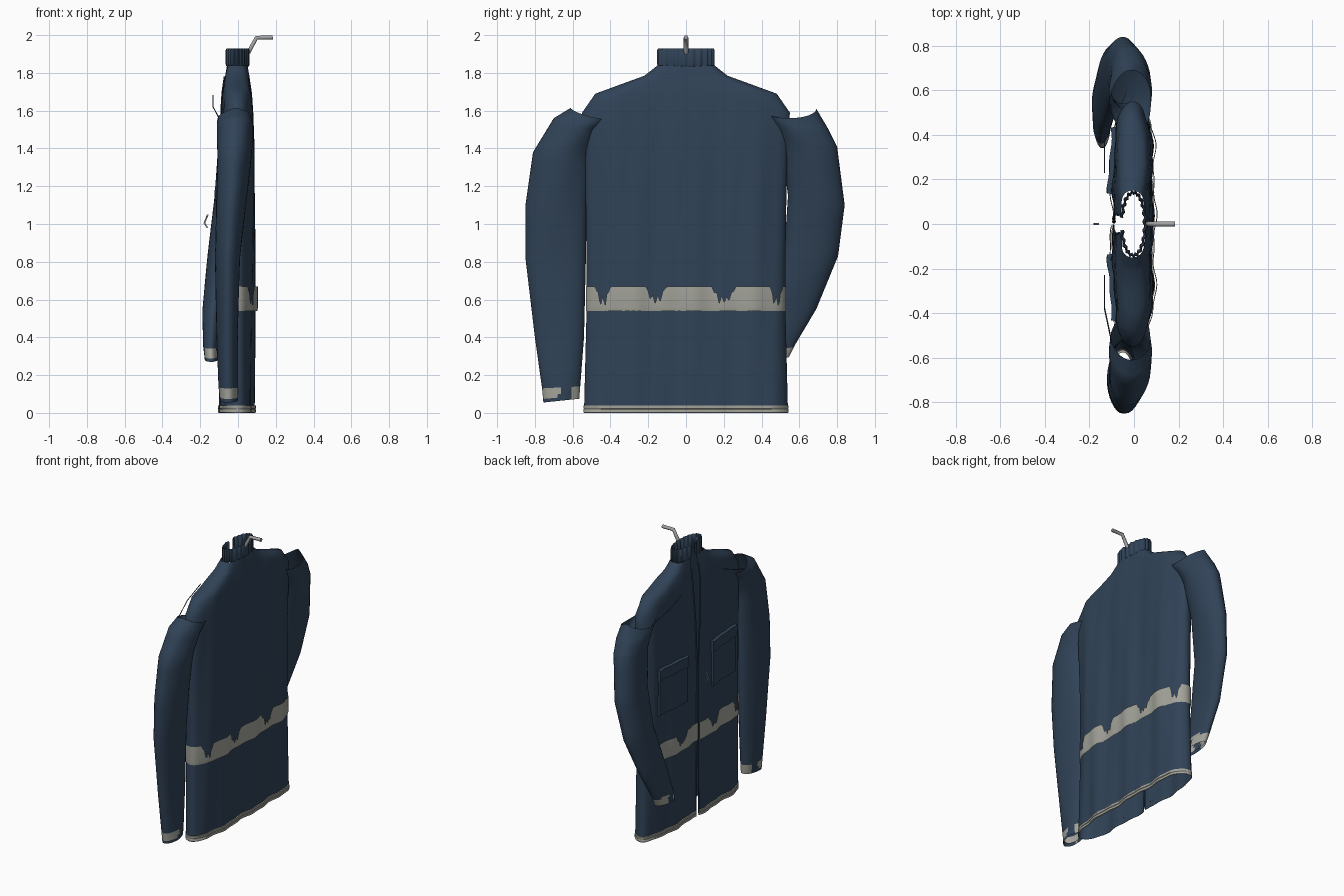
import bpy, math
from mathutils import Vector

if "Cube" in bpy.data.objects:
    bpy.data.objects.remove(bpy.data.objects["Cube"])

def mat(name, c):
    m = bpy.data.materials.new(name)
    m.diffuse_color = (*c, 1)
    m.use_nodes = True
    m.node_tree.nodes["Principled BSDF"].inputs["Base Color"].default_value = m.diffuse_color
    return m

NAVY = mat("navy cloth", (0.030, 0.056, 0.096))
GREY = mat("reflective grey", (0.37, 0.37, 0.33))
STEEL = mat("steel", (0.36, 0.36, 0.36))

def lerp(table, t):
    # piecewise linear lookup in rows of (key, value, ...)
    for a, b in zip(table, table[1:]):
        if t <= b[0]:
            f = max(0, (t - a[0]) / (b[0] - a[0]))
            return [p + (q - p) * f for p, q in zip(a[1:], b[1:])]
    return list(table[-1][1:])

def grid(name, rows, mats, closed=False, rule=None):
    # skin a list of equally long point rows
    n = len(rows[0])
    faces = []
    for r in range(len(rows) - 1):
        for c in range(n if closed else n - 1):
            d = (c + 1) % n
            faces.append((r * n + c, r * n + d, (r + 1) * n + d, (r + 1) * n + c))
    me = bpy.data.meshes.new(name)
    me.from_pydata([p for row in rows for p in row], [], faces)
    for m in mats:
        me.materials.append(m)
    if rule:
        for p in me.polygons:
            p.material_index = rule(p.center)
    ob = bpy.data.objects.new(name, me)
    bpy.context.collection.objects.link(ob)
    bpy.context.view_layer.objects.active = ob
    ob.select_set(True)
    bpy.ops.object.shade_smooth_by_angle(angle=math.radians(40))
    ob.select_set(False)
    return ob

def wire(name, pts, r, m):
    cu = bpy.data.curves.new(name, 'CURVE')
    cu.dimensions = '3D'
    cu.bevel_depth, cu.bevel_resolution, cu.use_fill_caps = r, 1, True
    s = cu.splines.new('POLY')
    s.points.add(len(pts) - 1)
    for p, q in zip(s.points, pts):
        p.co = (*q, 1)
    cu.materials.append(m)
    ob = bpy.data.objects.new(name, cu)
    bpy.context.collection.objects.link(ob)

# Body: height -> half width, half depth, half gap of the front opening
BODY = [(0, .54, .085, .012), (.6, .525, .088, .006), (1.1, .53, .088, .006),
        (1.4, .54, .088, .025), (1.59, .55, .082, .04), (1.69, .48, .076, .045),
        (1.785, .22, .062, .04), (1.84, .15, .052, .03), (1.93, .15, .052, .03)]

def cloth_x(y, z, front, off=0):
    w, d, _ = lerp(BODY, z)
    s = min(1, abs(y) / w)
    x = (d + off) * math.sqrt(1 - s ** 6)
    fold = .007 * math.sin(19 * y + 1.3 * z) + .004 * math.sin(41 * y - 2 * z + 1)
    fold *= min(1, max(.3, (1.95 - z) * 1.2))
    return -.005 + (-x if front else x) + fold

def body_row(z, off=0, n=96, ztop=None):
    w, d, gap = lerp(BODY, z)
    a0 = math.asin(gap / w)
    row = []
    for k in range(n + 1):
        a = a0 + (2 * math.pi - 2 * a0) * k / n
        y = (w + off * .4) * math.sin(a)
        front = math.cos(a) > 0
        zz = ztop(y) if ztop else z
        row.append((cloth_x(y / (1 + off * .4 / w), z, front, off), y, zz))
    return row

heights = [0, .15, .3, .45, .6, .75, .9, 1.05, 1.2, 1.3, 1.4, 1.5, 1.59, 1.64, 1.69, 1.72, 1.75, 1.785, 1.81, 1.84]
grid("jacket_body", [body_row(z) for z in heights], [NAVY])

# Ribbed collar band
def collar_row(z, grow):
    row = []
    for k in range(121):
        a = .2 + (2 * math.pi - .4) * k / 120
        rib = grow + .004 * math.sin(k * math.pi / 3)
        row.append((-.003 - (.055 + rib) * math.cos(a), (.143 + rib) * math.sin(a), z))
    return row
band = [collar_row(1.835, .002), collar_row(1.845, .006), collar_row(1.92, .006),
        collar_row(1.93, .001), collar_row(1.92, -.008), collar_row(1.835, -.01)]
grid("collar", band, [NAVY])

# Waist stripe with worn notches along its upper edge: (centre, half width, depth)
NOTCH = [(-.44, .04, .10), (-.16, .055, .09), (.20, .065, .09), (.48, .035, .10)]

def ragged(y):
    z = .67
    for c, h, d in NOTCH:
        e = abs(y - c) / h
        if e < 1:
            z = min(z, .67 - d * min(1, 1.6 * (1 - e)) * (.75 + .25 * math.sin(y * 260)))
    return z
stripe = [body_row(.6, .008, 240, lambda y: .54),
          body_row(.6, .012, 240, lambda y: .56),
          body_row(.6, .012, 240, ragged)]
grid("waist_stripe", stripe, [GREY])

# Grey hem with a seam in the middle
grid("hem", [body_row(z, o) for z, o in ((0, .0), (.003, .006), (.018, .006), (.021, .003),
                                         (.024, .006), (.038, .006), (.04, .0))], [GREY])

# Sleeves: inner (y, z), outer (y, z), centre x, half depth for each ring
RIGHT = [(.40, 1.56, .61, 1.615, -.012, .088), (.47, 1.49, .70, 1.56, -.015, .096),
         (.51, 1.38, .81, 1.38, -.022, .092), (.525, 1.1, .85, 1.1, -.038, .078),
         (.53, .82, .85, .82, -.053, .066), (.54, .40, .80, .40, -.055, .056),
         (.56, .14, .762, .13, -.052, .052), (.565, .075, .755, .055, -.05, .048)]
LEFT = [(.40, 1.61, .69, 1.61, -.012, .092), (.47, 1.50, .755, 1.50, -.015, .096),
        (.505, 1.42, .80, 1.41, -.02, .09), (.54, 1.15, .84, 1.10, -.05, .078),
        (.52, .85, .805, .83, -.092, .066), (.42, .52, .69, .55, -.135, .052),
        (.36, .34, .58, .365, -.145, .04), (.34, .27, .545, .295, -.142, .036)]

def sleeve(name, rings, side, dip, cuff):
    rows, steps, n = [], 4, 32
    keyed = [(i, *r) for i, r in enumerate(rings)]
    for j in range((len(rings) - 1) * steps + 1):
        yi, zi, yo, zo, xc, d = lerp(keyed, j / steps)
        row = []
        for k in range(n):
            a = 2 * math.pi * k / n
            f = (1 + math.cos(a)) / 2
            crease = 1 + .05 * math.sin(3 * a + j * .35)
            x = xc + d * crease * math.sin(a)
            z = zi + (zo - zi) * f - dip * abs(math.sin(a)) * max(0, 1 - j / 4)
            row.append((x, side * (yi + (yo - yi) * f), z))
        rows.append(row)
    # turn the cuff edge inwards
    last = [Vector(p) for p in rows[-1]]
    mid = sum(last, Vector()) / n
    rows.append([tuple(mid + (p - mid) * .88 + Vector((0, 0, .02))) for p in last])
    low, high = cuff
    def worn(c):
        t = side * c.y
        return int(low < c.z < high and not (mid.y * side - .05 < t < mid.y * side + .01))
    grid(name, rows, [NAVY, GREY], True, worn)

sleeve("right_sleeve", RIGHT, -1, 0.02, (.072, .135))
sleeve("left_sleeve", LEFT, 1, .05, (.29, .35))

# Chest pockets with flaps, laid over the front cloth
def plate(name, y0, y1, z0, z1, thick):
    n = 12
    def row(z, off, inset=0):
        return [(cloth_x(y, z, True) - off, y, z)
                for y in [y0 + inset + (y1 - y0 - 2 * inset) * k / n for k in range(n + 1)]]
    rows = [row(z0, 0), row(z0 + .004, thick, .004)]
    rows += [row(z0 + (z1 - z0) * f, thick, .004) for f in (.33, .67)]
    rows += [row(z1 - .004, thick, .004), row(z1, 0)]
    rows = [[(cloth_x(r[0][1], r[0][2], True), y0, r[0][2])] + r +
            [(cloth_x(r[-1][1], r[-1][2], True), y1, r[-1][2])] for r in rows]
    grid(name, rows, [NAVY])

for side, label in ((1, "left"), (-1, "right")):
    y0, y1 = sorted((side * .14, side * .43))
    plate(label + "_pocket", y0, y1, .87, 1.16, .012)
    plate(label + "_pocket_flap", y0 - .006, y1 + .006, 1.12, 1.2, .02)
    # Loose shoulder cord
    wire(label + "_shoulder_cord", [(-.132, side * .23, 1.68), (-.132, side * .38, 1.62),
                                    (-.10, side * .53, 1.56)], .003, NAVY)
    # Zip edge along the front opening
    pts = []
    for z in [.02 + .08 * i for i in range(23)]:
        y = side * lerp(BODY, z)[2]
        pts.append((cloth_x(y, z, True) - .002, y, z))
    wire(label + "_zip_edge", pts, .005, NAVY)

# Zip pull and hanging hook
wire("zip_pull", [(-.16, 0, 1.05), (-.178, 0, 1.005), (-.162, 0, .98)], .005, STEEL)
wire("hook", [(.055, 0, 1.905), (.07, 0, 1.935), (.098, 0, 1.987), (.184, 0, 1.988)], .012, STEEL)
